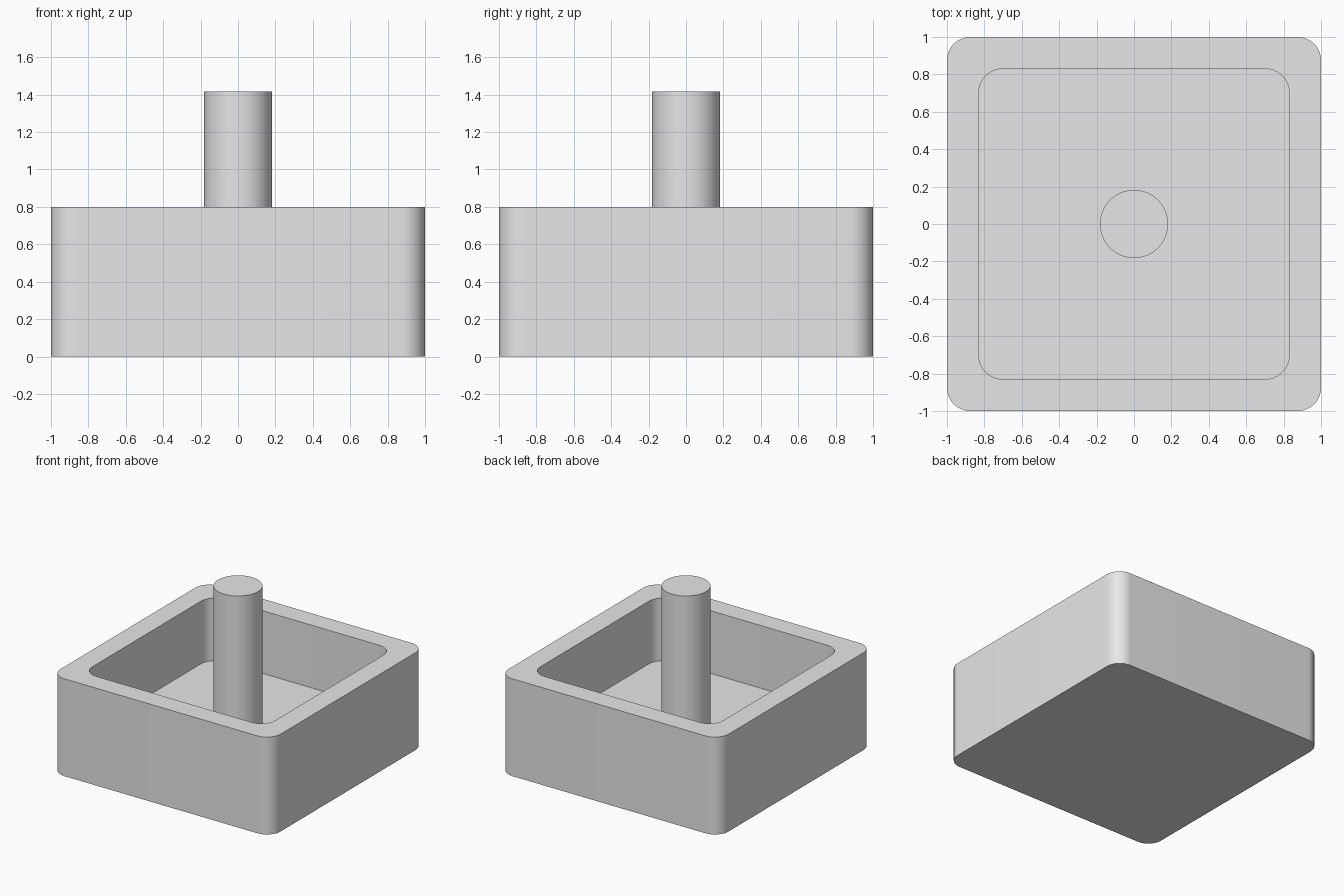
import bpy, bmesh, math

if "Cube" in bpy.data.objects:
    bpy.data.objects.remove(bpy.data.objects["Cube"])

grey = bpy.data.materials.new("light_grey")
grey.diffuse_color = (0.8, 0.8, 0.8, 1)
grey.use_nodes = True
grey.node_tree.nodes["Principled BSDF"].inputs["Base Color"].default_value = grey.diffuse_color

HEIGHT, FLOOR = 0.80, 0.285
POST_RADIUS, POST_TOP = 0.182, 1.418


def rounded_square(half, radius, steps=16):
    """Counter-clockwise outline of a square with round corners."""
    pts = []
    for corner, (sx, sy) in enumerate([(1, 1), (-1, 1), (-1, -1), (1, -1)]):
        for i in range(steps + 1):
            a = math.radians(90) * (corner + i / steps)
            pts.append((sx * (half - radius) + radius * math.cos(a),
                        sy * (half - radius) + radius * math.sin(a)))
    return pts


def ring(bm, outline, z):
    return [bm.verts.new((x, y, z)) for x, y in outline]


def bridge(bm, a, b):
    for i in range(len(a)):
        j = (i + 1) % len(a)
        bm.faces.new((a[i], a[j], b[j], b[i]))


def finish(bm, name):
    bmesh.ops.recalc_face_normals(bm, faces=bm.faces)
    mesh = bpy.data.meshes.new(name)
    bm.to_mesh(mesh)
    bm.free()
    mesh.materials.append(grey)
    obj = bpy.data.objects.new(name, mesh)
    bpy.context.collection.objects.link(obj)
    bpy.ops.object.select_all(action='DESELECT')
    obj.select_set(True)
    bpy.context.view_layer.objects.active = obj
    bpy.ops.object.shade_smooth_by_angle(angle=math.radians(30))


# Open box: outer wall, flat rim, inner wall and raised floor
outer, inner = rounded_square(1.0, 0.125), rounded_square(0.829, 0.125)
bm = bmesh.new()
rings = [ring(bm, outer, 0), ring(bm, outer, HEIGHT),
         ring(bm, inner, HEIGHT), ring(bm, inner, FLOOR)]
for low, high in zip(rings, rings[1:]):
    bridge(bm, low, high)
bm.faces.new(rings[0])
bm.faces.new(rings[-1])
finish(bm, "open_box")

# Round post standing on the floor of the box
bm = bmesh.new()
circle = [(POST_RADIUS * math.cos(math.tau * i / 64),
           POST_RADIUS * math.sin(math.tau * i / 64)) for i in range(64)]
bottom, top = ring(bm, circle, FLOOR), ring(bm, circle, POST_TOP)
bridge(bm, bottom, top)
bm.faces.new(bottom)
bm.faces.new(top)
finish(bm, "centre_post")
